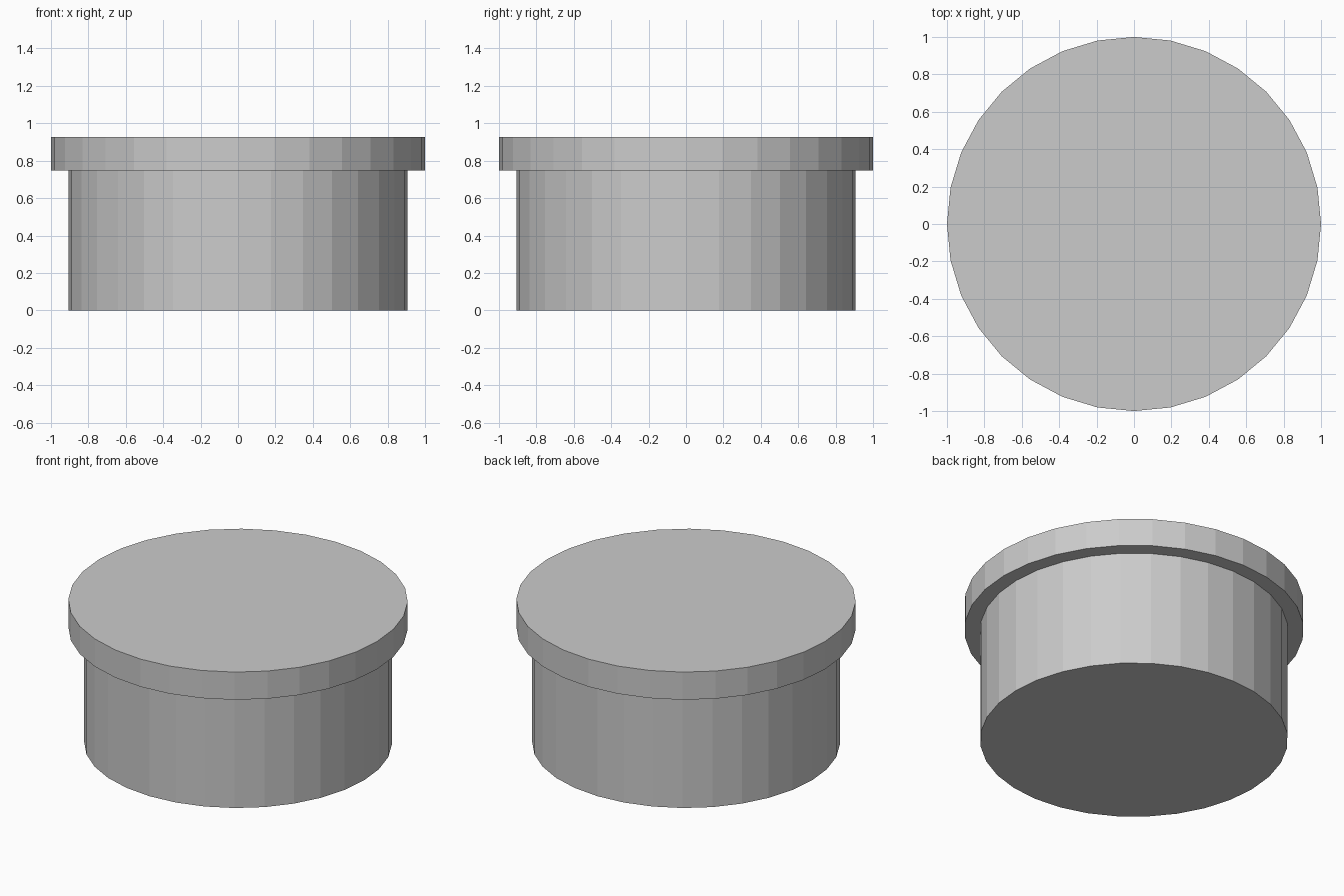
import bpy

if "Cube" in bpy.data.objects:
    bpy.data.objects.remove(bpy.data.objects["Cube"])

SIDES = 32


def disc(name, radius, z0, z1):
    """Flat-shaded upright cylinder between two heights."""
    bpy.ops.mesh.primitive_cylinder_add(
        vertices=SIDES, radius=radius, depth=z1 - z0,
        location=(0, 0, (z0 + z1) / 2))
    obj = bpy.context.object
    obj.name = name
    return obj


# Container body
disc("body", 0.907, 0.0, 0.747)

# Wider overhanging lid
disc("lid", 1.0, 0.747, 0.927)
